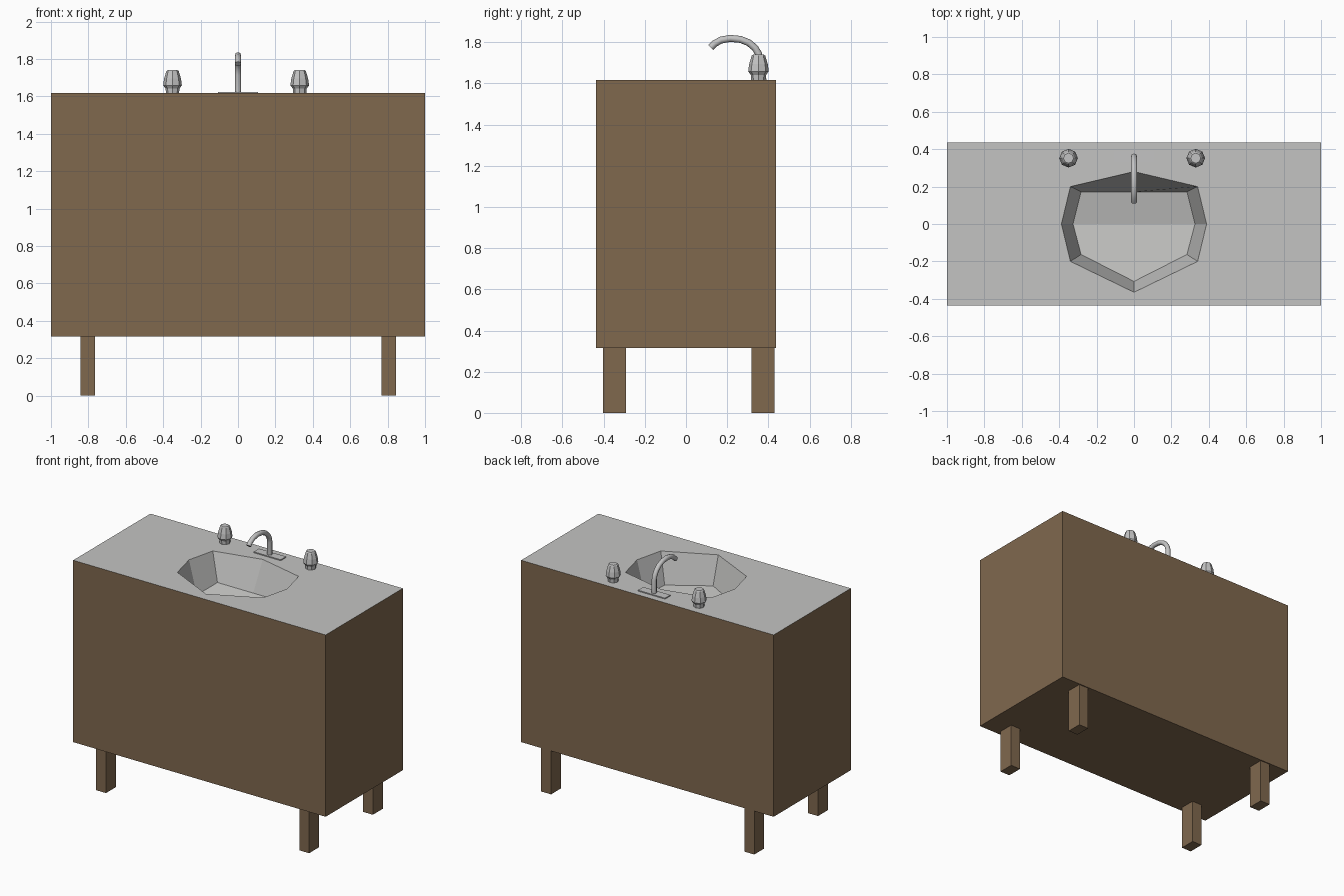
import bpy, bmesh, math

if "Cube" in bpy.data.objects:
    bpy.data.objects.remove(bpy.data.objects["Cube"])

TOP, BOT, HX, HY = 1.617, 0.315, 1.0, 0.437


def material(name, rgb):
    m = bpy.data.materials.new(name)
    m.diffuse_color = (*rgb, 1)
    m.use_nodes = True
    m.node_tree.nodes["Principled BSDF"].inputs["Base Color"].default_value = m.diffuse_color
    return m


wood = material("brown wood", (0.215, 0.138, 0.076))
stone = material("grey stone", (0.55, 0.55, 0.54))
metal = material("grey metal", (0.55, 0.55, 0.55))


def finish(name, bm, mat, recalc=True):
    if recalc:
        bmesh.ops.recalc_face_normals(bm, faces=bm.faces)
    me = bpy.data.meshes.new(name)
    bm.to_mesh(me)
    bm.free()
    me.materials.append(mat)
    ob = bpy.data.objects.new(name, me)
    bpy.context.collection.objects.link(ob)
    return ob


def box(name, x0, x1, y0, y1, z0, z1, mat, open_top=False):
    bm = bmesh.new()
    bmesh.ops.create_cube(bm, size=1)
    for v in bm.verts:
        v.co = (x1 if v.co.x > 0 else x0, y1 if v.co.y > 0 else y0, z1 if v.co.z > 0 else z0)
    if open_top:
        bm.normal_update()
        bmesh.ops.delete(bm, geom=[f for f in bm.faces if f.normal.z > 0.5], context='FACES_ONLY')
    return finish(name, bm, mat, recalc=not open_top)


# Cabinet and legs
box("cabinet", -HX, HX, -HY, HY, BOT, TOP, wood, open_top=True)
for side, x in (("left", -0.803), ("right", 0.807)):
    for end, y in (("front", -0.347), ("back", 0.374)):
        box(f"{end}_{side}_leg", x - 0.039, x + 0.039, y - 0.056, y + 0.056, 0, BOT, wood)

# Countertop with sunken basin, outlines run counter-clockwise from the back
rim = [(0, 0.28), (-0.34, 0.2), (-0.388, 0), (-0.34, -0.2),
       (0, -0.365), (0.34, -0.2), (0.388, 0), (0.34, 0.2)]
floor = [(0, 0.172, 0.2), (-0.283, 0.172, 0.2), (-0.326, 0, 0.235), (-0.283, -0.163, 0.215),
         (0, -0.307, 0.2), (0.283, -0.163, 0.215), (0.326, 0, 0.235), (0.283, 0.172, 0.2)]
bm = bmesh.new()
r = [bm.verts.new((x, y, TOP)) for x, y in rim]
f = [bm.verts.new((x, y, TOP - d)) for x, y, d in floor]
bl, fl, fr, br = [bm.verts.new((x * HX, y * HY, TOP)) for x, y in ((-1, 1), (-1, -1), (1, -1), (1, 1))]
for face in ((bl, fl, r[2]), (fl, fr, r[4]), (fr, br, r[6]), (br, bl, r[0]),
             (bl, r[2], r[1]), (bl, r[1], r[0]), (fl, r[3], r[2]), (fl, r[4], r[3]),
             (fr, r[5], r[4]), (fr, r[6], r[5]), (br, r[7], r[6]), (br, r[0], r[7])):
    bm.faces.new(face)
for i in range(8):
    j = (i + 1) % 8
    bm.faces.new((r[i], r[j], f[j], f[i]))
bm.faces.new((f[0], f[1], f[2], f[6], f[7]))
bm.faces.new((f[2], f[3], f[4], f[5], f[6]))
bm.normal_update()
for face in bm.faces:
    if face.normal.z < 0:
        face.normal_flip()
finish("countertop_basin", bm, stone, recalc=False)

# Eight-sided tap handles
profile = [(0.035, 0), (0.037, 0.024), (0.05, 0.042), (0.045, 0.078), (0.033, 0.118), (0.027, 0.123)]
for name, cx in (("left_handle", -0.35), ("right_handle", 0.33)):
    bm = bmesh.new()
    rings = []
    for rad, z in profile:
        rings.append([bm.verts.new((cx + rad * math.cos(k * math.pi / 4),
                                    0.352 + rad * math.sin(k * math.pi / 4), TOP + z)) for k in range(8)])
    for a, b in zip(rings, rings[1:]):
        for k in range(8):
            bm.faces.new((a[k], a[(k + 1) % 8], b[(k + 1) % 8], b[k]))
    bm.faces.new(rings[0])
    bm.faces.new(rings[-1])
    finish(name, bm, metal)

# Spout base plate and curved spout
box("spout_plate", -0.107, 0.107, 0.33, 0.39, TOP, TOP + 0.007, metal)
path = [(0.36, TOP), (0.36, 1.715), (0.352, 1.745), (0.335, 1.773), (0.305, 1.798), (0.265, 1.814),
        (0.215, 1.819), (0.17, 1.811), (0.14, 1.794), (0.12, 1.774)]
bm = bmesh.new()
rings = []
for i, (y, z) in enumerate(path):
    p, q = path[max(i - 1, 0)], path[min(i + 1, len(path) - 1)]
    ln = math.hypot(q[0] - p[0], q[1] - p[1])
    ny, nz = -(q[1] - p[1]) / ln, (q[0] - p[0]) / ln
    ring = []
    for k in range(8):
        c, s = 0.017 * math.cos(k * math.pi / 4), 0.017 * math.sin(k * math.pi / 4)
        ring.append(bm.verts.new((c, y + s * ny, z + s * nz)))
    rings.append(ring)
for a, b in zip(rings, rings[1:]):
    for k in range(8):
        bm.faces.new((a[k], a[(k + 1) % 8], b[(k + 1) % 8], b[k]))
bm.faces.new(rings[0])
bm.faces.new(rings[-1])
spout = finish("spout", bm, metal)
for poly in spout.data.polygons:
    poly.use_smooth = len(poly.vertices) == 4
